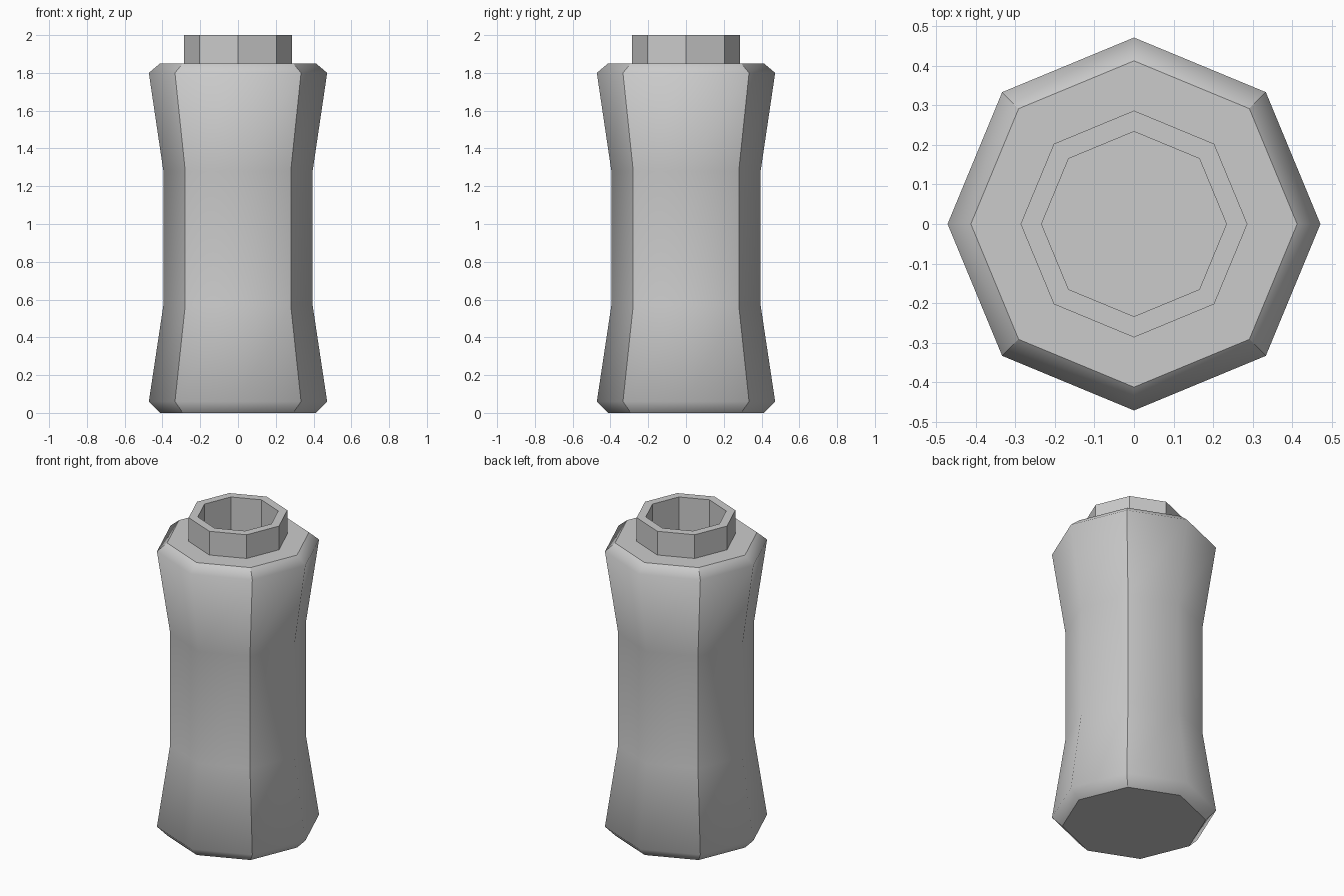
import bpy, bmesh, math

if "Cube" in bpy.data.objects:
    bpy.data.objects.remove(bpy.data.objects["Cube"])

SIDES = 8


def lathe(name, profile, cap_first, cap_last):
    """Eight-sided revolve of (radius, z) points, with corners on the axes."""
    bm = bmesh.new()
    rings = []
    for r, z in profile:
        rings.append([bm.verts.new((r * math.cos(math.tau * i / SIDES),
                                    r * math.sin(math.tau * i / SIDES), z))
                      for i in range(SIDES)])
    for a, b in zip(rings, rings[1:]):
        for i in range(SIDES):
            j = (i + 1) % SIDES
            bm.faces.new((a[i], a[j], b[j], b[i]))
    if cap_first:
        bm.faces.new(rings[0][::-1])
    if cap_last:
        bm.faces.new(rings[-1])
    mesh = bpy.data.meshes.new(name)
    obj = bpy.data.objects.new(name, mesh)
    bpy.context.collection.objects.link(obj)
    return bm, mesh, rings


# Waisted body: smooth sides, creased at the diagonal corners and flat ends
bm, mesh, rings = lathe("bottle_body", [
    (0.413, 0), (0.472, 0.06), (0.395, 0.57),
    (0.395, 1.28), (0.472, 1.80), (0.413, 1.85), (0.287, 1.85)], True, False)
for f in bm.faces:
    f.smooth = True
for a, b in zip(rings, rings[1:]):
    for i in range(1, SIDES, 2):
        bm.edges.get((a[i], b[i])).smooth = False
for ring in (rings[0], rings[5]):
    for i in range(SIDES):
        bm.edges.get((ring[i], ring[(i + 1) % SIDES])).smooth = False
bm.to_mesh(mesh)
bm.free()

# Flat-shaded neck with a rim and a recessed opening
bm, mesh, rings = lathe("bottle_neck", [
    (0.287, 1.85), (0.287, 2.0), (0.234, 2.0), (0.234, 1.5)], False, True)
bm.to_mesh(mesh)
bm.free()
